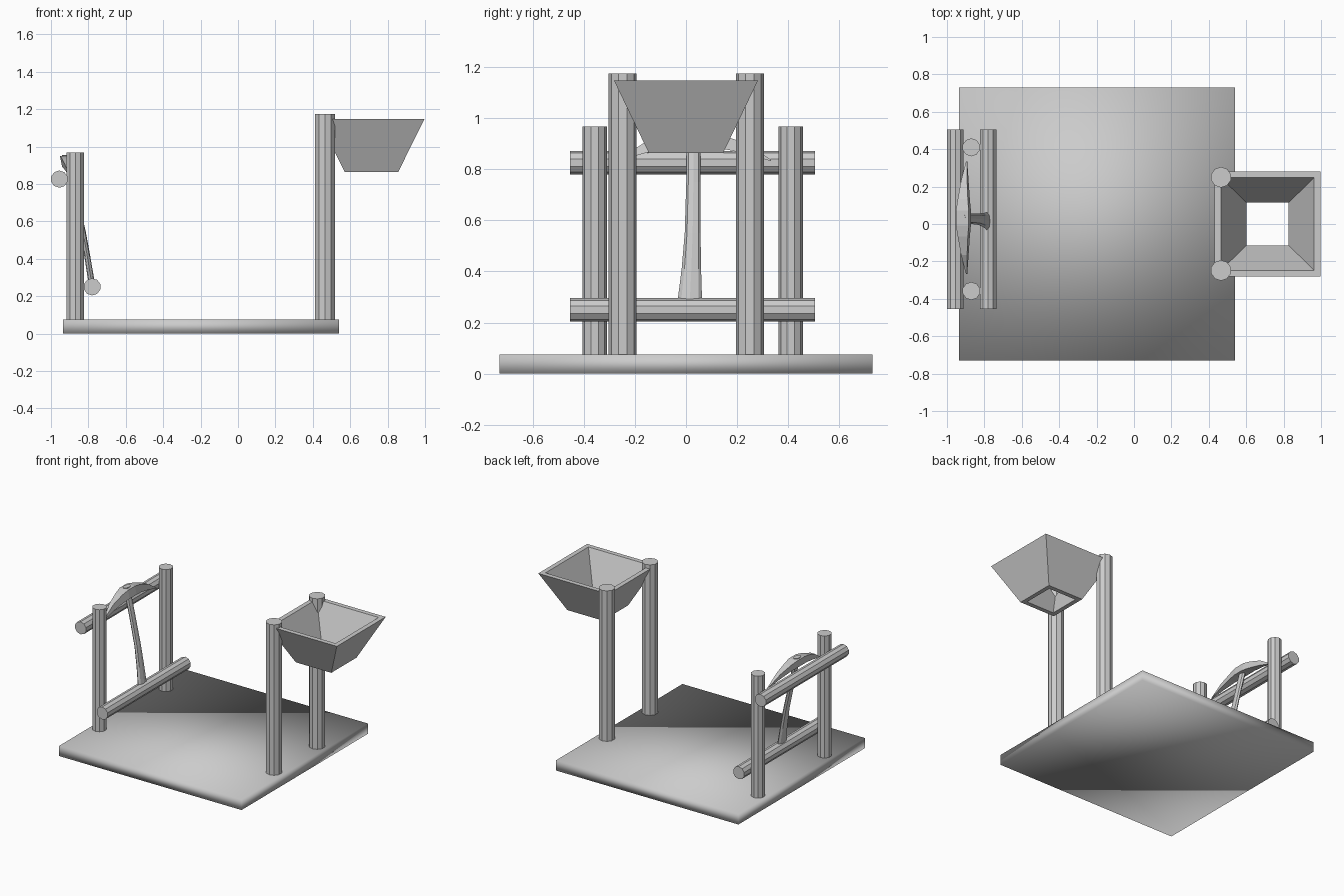
import bpy
from math import radians
from mathutils import Vector

if "Cube" in bpy.data.objects:
    bpy.data.objects.remove(bpy.data.objects["Cube"])


def mesh_object(name, verts, faces):
    mesh = bpy.data.meshes.new(name)
    mesh.from_pydata(verts, [], faces)
    mesh.update()
    obj = bpy.data.objects.new(name, mesh)
    bpy.context.collection.objects.link(obj)
    return obj


def loft(name, rings, closed=False):
    """Skin a list of equal-sized vertex rings; cap the ends unless closed."""
    n, count = len(rings[0]), len(rings)
    verts = [v for ring in rings for v in ring]
    faces = []
    for i in range(count if closed else count - 1):
        a, b = i * n, ((i + 1) % count) * n
        faces += [(a + j, a + (j + 1) % n, b + (j + 1) % n, b + j) for j in range(n)]
    if not closed:
        faces += [tuple(reversed(range(n))), tuple(range((count - 1) * n, count * n))]
    return mesh_object(name, verts, faces)


def log(name, start, end, radius):
    start, end = Vector(start), Vector(end)
    axis = end - start
    bpy.ops.mesh.primitive_cylinder_add(vertices=10, radius=radius, depth=axis.length,
                                        location=(start + end) / 2)
    obj = bpy.context.object
    obj.name = name
    if abs(axis.y) > abs(axis.z):
        obj.rotation_euler = (radians(-90), 0, 0)
    return obj


# Base slab with soft shading
bpy.ops.mesh.primitive_cube_add(size=1, location=(-0.1975, 0, 0.0375))
base = bpy.context.object
base.name = "base_slab"
base.scale = (1.475, 1.46, 0.075)
bpy.ops.object.transform_apply(location=False, rotation=False, scale=True)
bpy.ops.object.shade_smooth()

# Upright posts
for y in (-0.248, 0.25):
    log("bucket_post", (0.465, y, 0.05), (0.465, y, 1.175), 0.055)
for y in (-0.358, 0.41):
    log("rack_post", (-0.87, y, 0.05), (-0.87, y, 0.967), 0.048)

# Rails of the tool rack
log("lower_rail", (-0.78, -0.455, 0.25), (-0.78, 0.505, 0.25), 0.046)
log("upper_rail", (-0.955, -0.455, 0.826), (-0.955, 0.505, 0.826), 0.046)


# Tapered bucket, open at top and bottom
def rect(x0, x1, y, z):
    return [(x0, -y, z), (x1, -y, z), (x1, y, z), (x0, y, z)]


loft("hopper_bucket", [rect(0.43, 0.997, 0.282, 1.148), rect(0.464, 0.963, 0.248, 1.148),
                       rect(0.602, 0.827, 0.114, 0.865), rect(0.57, 0.857, 0.146, 0.865)],
     closed=True)

# Pickaxe handle: oval sections flaring toward the foot
SECTION = [(1, 0), (0.71, 0.71), (0, 1), (-0.71, 0.71),
           (-1, 0), (-0.71, -0.71), (0, -1), (0.71, -0.71)]
handle_path = [(-0.785, 0.015, 0.285, 0.017, 0.048), (-0.805, 0.021, 0.41, 0.016, 0.038),
               (-0.83, 0.026, 0.55, 0.015, 0.031), (-0.875, 0.029, 0.75, 0.015, 0.028),
               (-0.915, 0.03, 0.92, 0.017, 0.028), (-0.921, 0.03, 0.955, 0.02, 0.034)]
handle = loft("pick_handle", [[(x + a * u, y + b * v, z) for u, v in SECTION]
                              for x, y, z, a, b in handle_path])

# Pickaxe head: curved bar tapering to both tips, tilted with the handle
half = [(0.3, 0.835, 0.003, 0.003), (0.2, 0.882, 0.02, 0.016), (0.1, 0.91, 0.027, 0.027),
        (0.04, 0.92, 0.03, 0.034)]
stations = [(-d, z, h, t) for d, z, h, t in half] + list(reversed(half))
rings = []
for d, z, h, t in stations:
    cx = -0.912 - 0.2 * (z - 0.92)
    rings.append([(cx + t - 0.2 * h, 0.033 + d, z + h), (cx - t - 0.2 * h, 0.033 + d, z + h),
                  (cx - t + 0.2 * h, 0.033 + d, z - h), (cx + t + 0.2 * h, 0.033 + d, z - h)])
loft("pick_head", rings)
